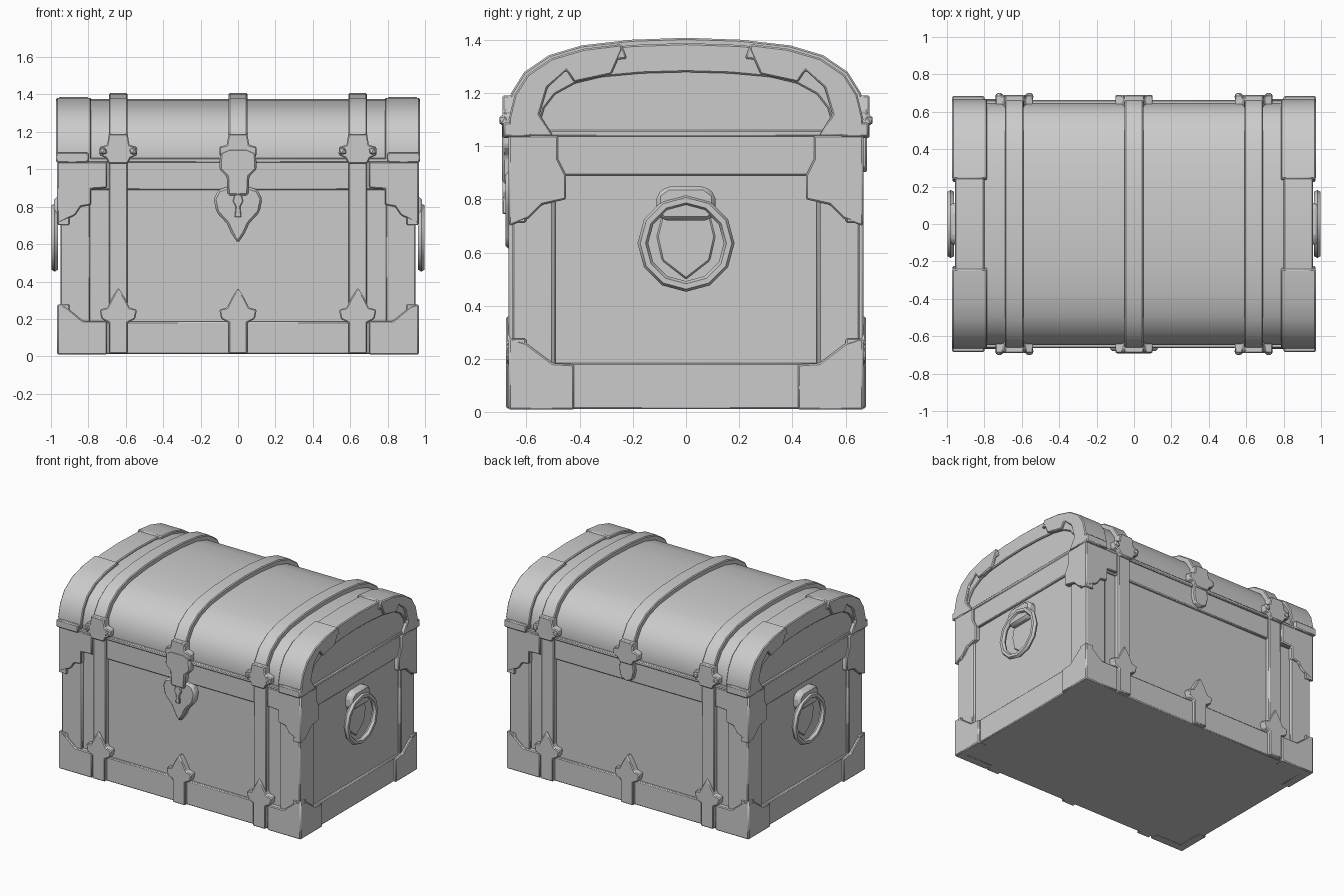
import bpy, bmesh, math
from mathutils import Vector

cube = bpy.data.objects.get("Cube")
if cube:
    bpy.data.objects.remove(cube, do_unlink=True)

mat = bpy.data.materials.new("plain grey")
mat.use_nodes = True
GREY = (0.6, 0.6, 0.6, 1)
mat.diffuse_color = GREY
mat.node_tree.nodes["Principled BSDF"].inputs["Base Color"].default_value = GREY


def finish(name, bm, bevel=0.0):
    bmesh.ops.recalc_face_normals(bm, faces=bm.faces[:])
    mesh = bpy.data.meshes.new(name)
    bm.to_mesh(mesh)
    bm.free()
    mesh.materials.append(mat)
    ob = bpy.data.objects.new(name, mesh)
    bpy.context.collection.objects.link(ob)
    if bevel:
        mod = ob.modifiers.new("soft edge", "BEVEL")
        mod.width, mod.segments, mod.limit_method = bevel, 1, "ANGLE"
    bpy.ops.object.select_all(action="DESELECT")
    ob.select_set(True)
    bpy.context.view_layer.objects.active = ob
    bpy.ops.object.shade_smooth_by_angle(angle=math.radians(30))
    return ob


def prism(name, outline, axis, start, end, bevel=0.006):
    """Extrude an (u, z) outline along x or y."""
    bm = bmesh.new()
    place = (lambda u, z: (start, u, z)) if axis == "x" else (lambda u, z: (u, start, z))
    face = bm.faces.new([bm.verts.new(place(u, z)) for u, z in outline])
    new = bmesh.ops.extrude_face_region(bm, geom=[face])["geom"]
    move = Vector((end - start, 0, 0) if axis == "x" else (0, end - start, 0))
    bmesh.ops.translate(bm, vec=move, verts=[g for g in new if isinstance(g, bmesh.types.BMVert)])
    return finish(name, bm, bevel)


def rect(u0, u1, z0, z1):
    return [(u0, z0), (u1, z0), (u1, z1), (u0, z1)]


def box(name, x, y, z0, z1):
    return prism(name, rect(-x, x, z0, z1), "y", -y, y)


def mirror(half):
    """Complete a symmetric outline from its right half."""
    return half + [(-u, z) for u, z in reversed(half) if u > 0]


# Lid arch, from rim to crown
ARCH = [(0.655, 1.04), (0.66, 1.1), (0.638, 1.19), (0.59, 1.265), (0.5, 1.325),
        (0.38, 1.36), (0.2, 1.38), (0, 1.387)]


def arch(grow, points=ARCH):
    return [(y * (1 + grow / 0.66), 1.04 + (z - 1.04) * (1 + grow / 0.35)) for y, z in points]


def hoop(name, x0, x1, grow, depth=0.06):
    outer, inner = mirror(arch(grow)), mirror(arch(-depth))
    return prism(name, outer + inner[::-1], "x", x0, x1)


# Main volumes
box("chest_body", 0.935, 0.632, 0.025, 1.05)
prism("lid", mirror(arch(-0.012)), "x", -0.945, 0.945)
box("base_band", 0.952, 0.65, 0.012, 0.185)
box("lid_lower_band", 0.952, 0.65, 0.89, 1.045)
box("lid_seam", 0.957, 0.664, 1.035, 1.06)

# Hoops over the lid
hoop("centre_hoop", -0.05, 0.05, 0.02)
for s, side in ((1, "left"), (-1, "right")):
    hoop(side + "_hoop", s * 0.59, s * 0.69, 0.02)
    hoop(side + "_end_hoop", s * 0.8, s * 0.958, 0.0, 0.11)

# Ornament outlines (right halves)
SPEAR = mirror([(0.05, 0.015), (0.05, 0.18), (0.09, 0.2), (0.1, 0.25), (0.06, 0.26),
                (0.035, 0.31), (0, 0.365)])
CLASP = mirror([(0.05, 1.03), (0.065, 1.06), (0.1, 1.075), (0.1, 1.12), (0.06, 1.13),
                (0.05, 1.19)])
HINGE_TIP = mirror([(0.05, 1.06), (0.06, 0.98), (0.045, 0.92), (0, 0.9)])
HEART = mirror([(0, 0.605), (0.035, 0.655), (0.06, 0.71), (0.115, 0.77), (0.13, 0.84),
                (0.105, 0.89), (0.06, 0.905)])
HASP = mirror([(0.055, 0.86), (0.06, 0.96), (0.1, 1.0), (0.095, 1.09), (0.05, 1.11)])
KEYHOLE = mirror([(0.018, 0.745), (0.012, 0.8), (0.028, 0.83), (0.02, 0.86), (0, 0.87)])


def shift(outline, dx):
    return [(u + dx, z) for u, z in outline]


# Front and back straps and ornaments
for f, face in ((-1, "front"), (1, "back")):
    for dx, part in ((-0.64, "right"), (0, "centre"), (0.64, "left")):
        tag = face + "_" + part
        prism(tag + "_spear", shift(SPEAR, dx), "y", f * 0.62, f * 0.676)
        prism(tag + "_clasp", shift(CLASP, dx), "y", f * 0.62, f * 0.69)
        if dx:
            prism(tag + "_strap", rect(dx - 0.05, dx + 0.05, 0.015, 1.06), "y", f * 0.6, f * 0.666)
            for k in (-1, 1):
                bm = bmesh.new()
                bmesh.ops.create_icosphere(bm, subdivisions=1, radius=0.025)
                bmesh.ops.translate(bm, vec=(dx + k * 0.08, f * 0.68, 1.097), verts=bm.verts[:])
                finish(tag + "_stud", bm)
prism("back_hinge_tip", HINGE_TIP, "y", 0.62, 0.68)

# Lock
prism("lock_plate", HEART, "y", -0.62, -0.678, 0.012)
prism("lock_hasp", HASP, "y", -0.62, -0.692, 0.01)
prism("keyhole", KEYHOLE, "y", -0.67, -0.69, 0.004)

# Corner armour; each outline is for the positive side and is mirrored
LOW_FRONT = [(0.965, 0.01), (0.7, 0.01), (0.7, 0.19), (0.83, 0.19), (0.92, 0.265), (0.965, 0.28)]
HIGH_FRONT = [(0.965, 0.71), (0.87, 0.755), (0.84, 0.8), (0.785, 0.81), (0.785, 0.895),
              (0.7, 0.9), (0.7, 1.04), (0.965, 1.04)]
LOW_SIDE = [(0.665, 0.01), (0.42, 0.01), (0.42, 0.18), (0.5, 0.185), (0.6, 0.26), (0.665, 0.28)]
HIGH_SIDE = [(0.665, 0.7), (0.59, 0.73), (0.54, 0.78), (0.45, 0.8), (0.45, 0.89),
             (0.48, 0.95), (0.48, 1.04), (0.665, 1.04)]
LID_INNER = [(0.24, 1.36), (0.28, 1.27), (0.42, 1.24), (0.45, 1.285), (0.52, 1.22),
             (0.55, 1.12), (0.5, 1.04)]


def flip(outline, sign):
    return [(u * sign, z) for u, z in outline]


for s, side in ((1, "left"), (-1, "right")):
    for f, face in ((-1, "front"), (1, "back")):
        tag = face + "_" + side
        # Upright post, front and side leaves
        prism(tag + "_post", rect(s * 0.79, s * 0.95, 0.02, 1.04), "y", f * 0.5, f * 0.652)
        prism(tag + "_side_post", rect(f * 0.49, f * 0.65, 0.02, 1.04), "x", s * 0.8, s * 0.948)
        # Plates around the corners
        prism(tag + "_low_plate", flip(LOW_FRONT, s), "y", f * 0.6, f * 0.667)
        prism(tag + "_high_plate", flip(HIGH_FRONT, s), "y", f * 0.6, f * 0.667)
        prism(tag + "_low_side_plate", flip(LOW_SIDE, f), "x", s * 0.9, s * 0.967)
        prism(tag + "_high_side_plate", flip(HIGH_SIDE, f), "x", s * 0.9, s * 0.967)
        # Lid corner: end leaf and wrapped top leaf
        edge = arch(0.006, ARCH[:6] + [(0.24, 1.377)])
        prism(tag + "_lid_end_leaf", flip(edge + LID_INNER, f), "x", s * 0.92, s * 0.972)
        wrap = edge + arch(-0.05, ARCH[:6] + [(0.24, 1.377)])[::-1]
        prism(tag + "_lid_top_leaf", flip(wrap, f), "x", s * 0.785, s * 0.97)
        prism(tag + "_rim_block", rect(s * 0.8, s * 0.972, 1.035, 1.09), "y", f * 0.58, f * 0.685)

# Ring handles with brackets
BRACKET = mirror([(0.085, 0.72), (0.11, 0.745), (0.11, 0.82), (0.07, 0.85)])
BACKPLATE = mirror([(0, 0.5), (0.09, 0.57), (0.11, 0.66), (0.09, 0.74)])
for s, side in ((1, "left"), (-1, "right")):
    prism(side + "_handle_bracket", BRACKET, "x", s * 0.92, s * 0.985, 0.015)
    prism(side + "_handle_backplate", BACKPLATE, "x", s * 0.92, s * 0.945)
    bpy.ops.mesh.primitive_torus_add(major_segments=12, minor_segments=6, major_radius=0.162,
                                     minor_radius=0.02, location=(s * 0.98, 0, 0.635),
                                     rotation=(0, math.pi / 2, 0))
    ring = bpy.context.object
    ring.name = side + "_handle_ring"
    ring.data.materials.append(mat)
    bpy.ops.object.shade_smooth_by_angle(angle=math.radians(40))
